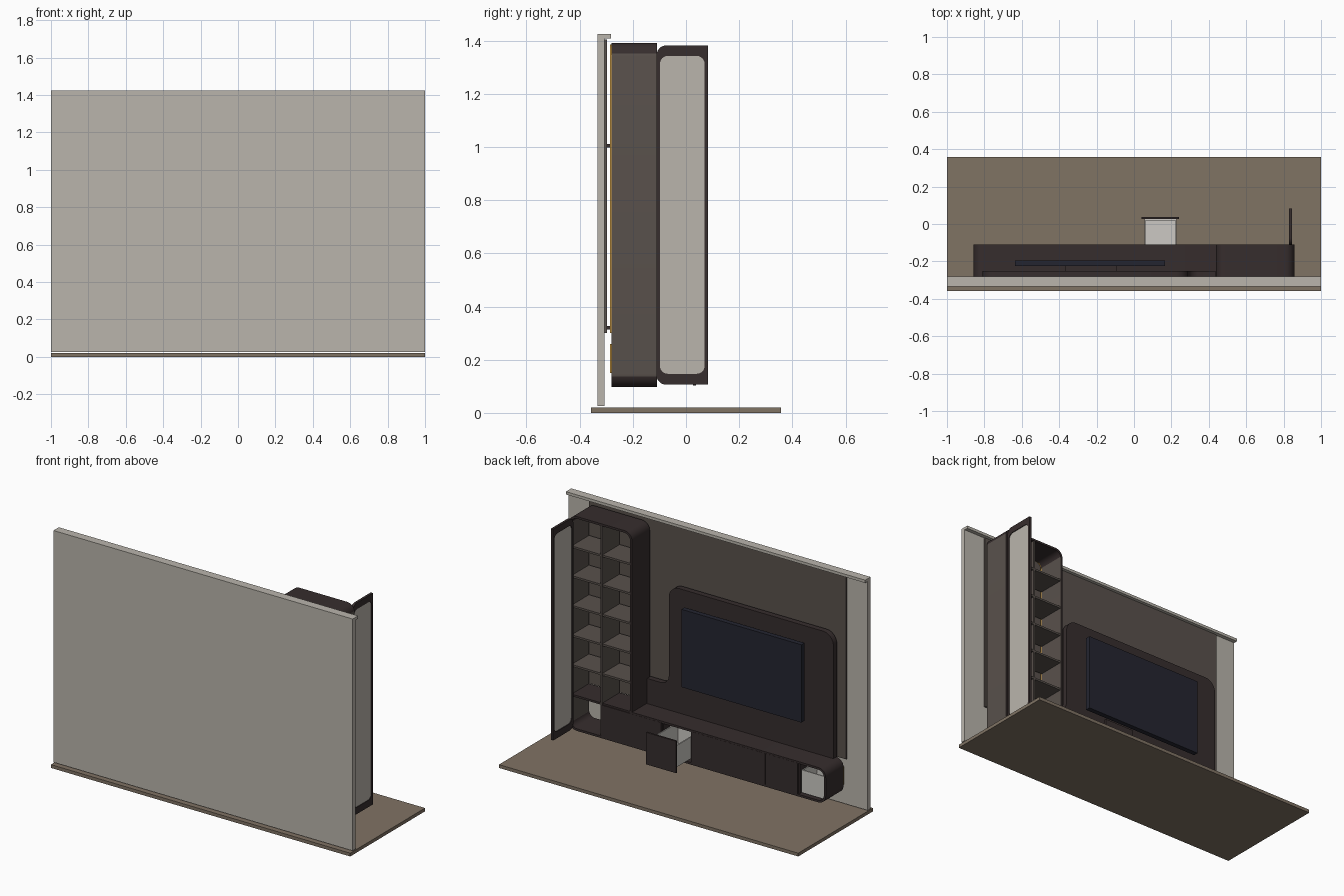
import bpy, bmesh, math

if "Cube" in bpy.data.objects:
    bpy.data.objects.remove(bpy.data.objects["Cube"])


def material(name, r, g, b):
    m = bpy.data.materials.new(name)
    lin = lambda c: (c / 255 / 12.92) if c < 11 else ((c / 255 + 0.055) / 1.055) ** 2.4
    m.diffuse_color = (lin(r), lin(g), lin(b), 1)
    m.use_nodes = True
    m.node_tree.nodes["Principled BSDF"].inputs["Base Color"].default_value = m.diffuse_color
    return m


WALL = material("warm_light_grey", 186, 181, 172)
FLOOR = material("brown_floor", 128, 115, 100)
DARK = material("dark_wood", 54, 45, 45)
TAUPE = material("taupe_board", 89, 81, 76)
SCREEN = material("blue_black_screen", 36, 37, 48)
PALE = material("pale_grey_drawer", 204, 201, 195)
GOLD = material("amber_light", 225, 170, 70)


def finish(name, bm, *mats):
    bmesh.ops.recalc_face_normals(bm, faces=bm.faces)
    me = bpy.data.meshes.new(name)
    bm.to_mesh(me)
    bm.free()
    ob = bpy.data.objects.new(name, me)
    bpy.context.collection.objects.link(ob)
    for m in mats:
        me.materials.append(m)
    return ob


def smooth(ob):
    bpy.ops.object.select_all(action='DESELECT')
    ob.select_set(True)
    bpy.context.view_layer.objects.active = ob
    bpy.ops.object.shade_smooth_by_angle(angle=math.radians(35))
    return ob


def box(name, x, y, z, mat):
    bm = bmesh.new()
    for v in bmesh.ops.create_cube(bm, size=1)["verts"]:
        v.co = [lo + (c + 0.5) * (hi - lo) for c, (lo, hi) in zip(v.co, (x, y, z))]
    return finish(name, bm, mat)


def rounded(corners, n=8):
    """Round a polygon; corners are (u, v, radius), right angles only."""
    pts = []
    for i, (u, v, r) in enumerate(corners):
        a, b = corners[i - 1], corners[(i + 1) % len(corners)]
        da, db = math.dist(a[:2], (u, v)), math.dist(b[:2], (u, v))
        pa = ((a[0] - u) / da, (a[1] - v) / da)
        pb = ((b[0] - u) / db, (b[1] - v) / db)
        if r == 0:
            pts.append((u, v))
            continue
        for k in range(n + 1):
            t = k / n * math.pi / 2
            s, c = r * (1 - math.sin(t)), r * (1 - math.cos(t))
            pts.append((u + pa[0] * s + pb[0] * c, v + pa[1] * s + pb[1] * c))
    return pts


def rect(u, v, radii):
    """Rectangle with radii for bottom-left, bottom-right, top-right, top-left."""
    cs = ((u[0], v[0]), (u[1], v[0]), (u[1], v[1]), (u[0], v[1]))
    return rounded([(*c, r) for c, r in zip(cs, radii)])


def prism(name, pts, depth, mat, axis='Y'):
    put = (lambda p, d: (p[0], d, p[1])) if axis == 'Y' else (lambda p, d: (d, *p))
    bm = bmesh.new()
    a, b = [[bm.verts.new(put(p, d)) for p in pts] for d in depth]
    bm.faces.new(a)
    bm.faces.new(b[::-1])
    for i in range(len(a)):
        bm.faces.new((a[i - 1], a[i], b[i], b[i - 1]))
    return smooth(finish(name, bm, mat))


def ring(name, outer, inner, depth, *mats, axis='Y', rule=None):
    put = (lambda p, d: (p[0], d, p[1])) if axis == 'Y' else (lambda p, d: (d, *p))
    bm = bmesh.new()
    loops = [[bm.verts.new(put(p, d)) for p in pts]
             for pts, d in ((outer, depth[0]), (outer, depth[1]),
                            (inner, depth[1]), (inner, depth[0]))]
    for k in range(4):
        a, b = loops[k - 1], loops[k]
        for i in range(len(a)):
            bm.faces.new((a[i - 1], a[i], b[i], b[i - 1]))
    ob = finish(name, bm, *mats)
    if rule:
        for f in ob.data.polygons:
            f.material_index = int(rule(f))
    return smooth(ob)


# Room shell
box("floor", (-1, 1), (-0.357, 0.357), (0, 0.02), FLOOR)
box("wall", (-1, 1), (-0.333, -0.306), (0.025, 1.425), WALL)
box("wall_top_lip", (-1, 1), (-0.333, -0.282), (1.408, 1.425), WALL)
box("wall_panel", (-0.862, 0.855), (-0.306, -0.297), (0.30, 1.405), TAUPE)

# Raised backing board with a step beside the bookcase
prism("screen_backing", rounded([
    (-0.81, 0.30, 0), (0.435, 0.30, 0), (0.435, 0.46, 0),
    (0.29, 0.46, 0.055), (0.29, 1.06, 0.07), (-0.81, 1.06, 0.07)]), (-0.284, -0.25), DARK)
for z in (0.32, 1.005):
    box("backing_batten", (-0.74, 0.22), (-0.297, -0.284), (z - 0.006, z + 0.006), DARK)
box("screen", (-0.635, 0.167), (-0.225, -0.195), (0.50, 0.97), SCREEN)
box("screen_mount", (-0.37, -0.09), (-0.25, -0.225), (0.62, 0.85), DARK)

# Long floating console
Y = (-0.28, -0.11)
R, RI, T = 0.05, 0.038, 0.013
ring("console_frame", rect((-0.857, 0.442), (0.097, 0.308), (R, 0.001, 0.001, R)),
     rect((-0.857 + T, 0.436), (0.097 + T, 0.308 - T), (RI, 0.001, 0.001, RI)), Y, DARK)
for x in (-0.67, -0.454, 0.045, 0.24):
    box("console_divider", (x - 0.005, x + 0.005), (-0.28, -0.122), (0.108, 0.297), DARK)
for a, b in ((-0.67, -0.454), (-0.454, 0.045), (0.24, 0.438), (0.442, 0.645)):
    box("cabinet_front", (a + 0.002, b - 0.002), (-0.122, -0.109), (0.106, 0.298), DARK)


def drawer(x, y, z, t=0.007):
    box("drawer_base", x, y, (z[0], z[0] + t), PALE)
    for a in (x[0], x[1] - t):
        box("drawer_side", (a, a + t), y, z, PALE)
    for b in (y[0], y[1] - t):
        box("drawer_end", x, (b, b + t), z, PALE)


# Pulled-out drawer and the drawer in the end niche
drawer((0.055, 0.228), (-0.245, 0.027), (0.125, 0.255))
box("drawer_front", (0.04, 0.24), (0.027, 0.038), (0.103, 0.296), DARK)
drawer((-0.835, -0.685), (-0.27, -0.125), (0.118, 0.255))

# Tall bookcase, open at the back
ring("bookcase_frame", rect((0.438, 0.857), (0.097, 1.392), (0.001, R, R, R)),
     rect((0.438 + T, 0.857 - T), (0.097 + T, 1.392 - T), (0.001, RI, RI, RI)), Y, DARK, TAUPE,
     rule=lambda f: abs(f.normal.x) > 0.99 and f.center.x > 0.445)
box("bookcase_divider", (0.639, 0.651), (-0.28, -0.112), (0.108, 1.382), TAUPE)
for i in range(6):
    z = 0.302 + i * 0.179
    box("shelf", (0.449, 0.846), (-0.28, -0.114), (z - 0.006, z + 0.006), DARK if i == 0 else TAUPE)

# Light strips behind the cabinets
ring("bookcase_light", rect((0.448, 0.852), (0.30, 1.386), (0.001, 0.001, R, R)),
     rect((0.453, 0.847), (0.305, 1.381), (0.001, 0.001, RI, RI)), (-0.285, -0.28), GOLD)
box("console_light", (-0.855, -0.85), (-0.285, -0.28), (0.15, 0.26), GOLD)

# Open bookcase door with a pale framed pane
ring("door_frame", rect((-0.11, 0.083), (0.106, 1.382), (0.035, 0.001, 0.001, 0.035)),
     rect((-0.098, 0.07), (0.147, 1.343), (0.03,) * 4), (0.830, 0.845), DARK, axis='X')
prism("door_pane", rect((-0.099, 0.071), (0.146, 1.344), (0.03,) * 4), (0.835, 0.841), WALL, axis='X')
